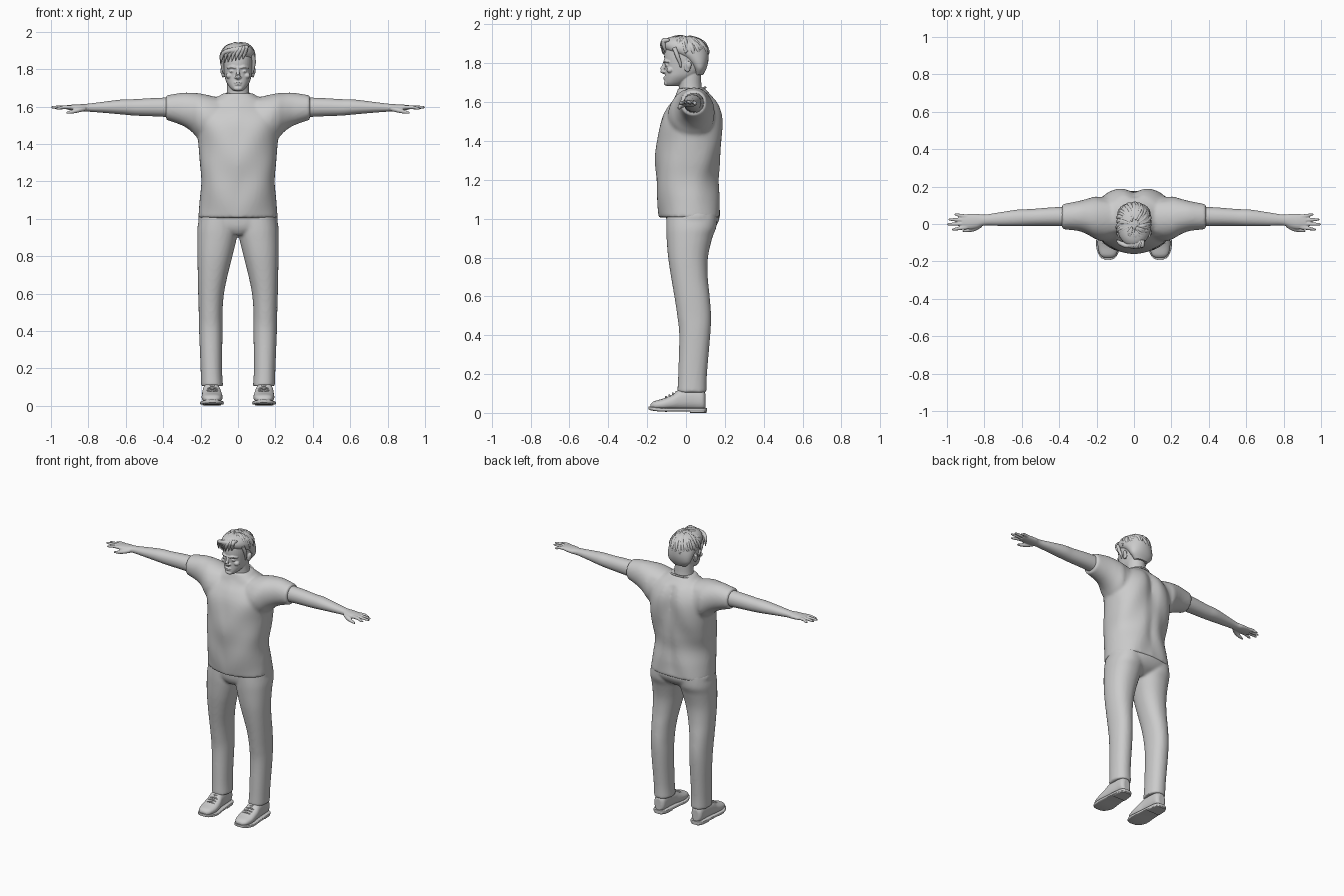
import bpy, bmesh, math, random
from mathutils import Vector

random.seed(4)
GREY = bpy.data.materials.new("plain_grey")
GREY.diffuse_color = (0.6, 0.6, 0.6, 1)


def catmull(pts, k):
    """Smoothly resample a list of number tuples."""
    out = []
    for i in range(len(pts) - 1):
        p = [pts[max(i - 1, 0)], pts[i], pts[i + 1], pts[min(i + 2, len(pts) - 1)]]
        for s in range(k):
            t = s / k
            out.append(tuple(0.5 * (2 * b + (c - a) * t + (2 * a - 5 * b + 4 * c - d) * t * t
                                    + (3 * b - a - 3 * c + d) * t ** 3) for a, b, c, d in zip(*p)))
    return out + [tuple(pts[-1])]


def skin(bm, rings):
    loops = [[bm.verts.new(p) for p in r] for r in rings]
    n = len(loops[0])
    for a, b in zip(loops, loops[1:]):
        for i in range(n):
            bm.faces.new((a[i], a[(i + 1) % n], b[(i + 1) % n], b[i]))
    bm.faces.new(loops[0][::-1])
    bm.faces.new(loops[-1])


def loft(bm, axis, sections, power=2.0, n=32, k=4, side=1):
    """Sections are (t, u0, u1, v0, v1) boxes holding rounded outlines along an axis."""
    rings = []
    for t, u0, u1, v0, v1 in catmull(sections, k):
        ring = []
        for i in range(n):
            a = 2 * math.pi * i / n
            c, s = math.cos(a), math.sin(a)
            u = (u0 + u1) / 2 + (u1 - u0) / 2 * math.copysign(abs(c) ** (2 / power), c)
            v = (v0 + v1) / 2 + (v1 - v0) / 2 * math.copysign(abs(s) ** (2 / power), s)
            x, y, z = {'x': (t, u, v), 'y': (u, t, v), 'z': (u, v, t)}[axis]
            ring.append((x * side, y, z))
        rings.append(ring)
    skin(bm, rings)


def tube(bm, pts, n=8, k=3, side=1):
    """Points are (x, y, z, radius)."""
    pts = catmull(pts, k)
    rings = []
    for i, p in enumerate(pts):
        d = Vector(pts[min(i + 1, len(pts) - 1)][:3]) - Vector(pts[max(i - 1, 0)][:3])
        q = d.to_track_quat('Z', 'Y')
        ring = [Vector(p[:3]) + q @ Vector((math.cos(2 * math.pi * j / n), math.sin(2 * math.pi * j / n), 0)) * p[3]
                for j in range(n)]
        rings.append([(v.x * side, v.y, v.z) for v in ring])
    skin(bm, rings)


def ball(bm, c, r):
    vs = bmesh.ops.create_uvsphere(bm, u_segments=16, v_segments=10, radius=1)['verts']
    for v in vs:
        v.co = Vector([c[i] + v.co[i] * r[i] for i in range(3)])


def finish(name, bm, voxel=0, smooth=0):
    bmesh.ops.recalc_face_normals(bm, faces=bm.faces)
    me = bpy.data.meshes.new(name)
    bm.to_mesh(me)
    bm.free()
    ob = bpy.data.objects.new(name, me)
    bpy.context.collection.objects.link(ob)
    me.materials.append(GREY)
    bpy.context.view_layer.objects.active = ob
    ob.select_set(True)
    bpy.ops.object.shade_smooth_by_angle(angle=math.radians(50))
    ob.select_set(False)
    if voxel:
        m = ob.modifiers.new("blend", 'REMESH')
        m.mode, m.voxel_size, m.use_smooth_shade = 'VOXEL', voxel, True
        if smooth:
            m = ob.modifiers.new("soften", 'SMOOTH')
            m.iterations, m.factor = smooth, 0.5
    return ob


def sym(rows):
    """Expand (z, half width, y0, y1) into full sections."""
    return [(z, -w, w, a, b) for z, w, a, b in rows]


# shirt: body, sleeves, spine groove and loose folds
bm = bmesh.new()
loft(bm, 'z', sym([(1.005, .212, -.137, .182), (1.1, .205, -.147, .175), (1.2, .196, -.155, .167),
                   (1.3, .204, -.158, .182), (1.4, .212, -.147, .192), (1.5, .222, -.132, .19),
                   (1.56, .215, -.105, .177), (1.61, .18, -.065, .152), (1.645, .12, -.05, .12),
                   (1.672, .078, -.04, .098)]), 2.3, 64, 6)
for s in (1, -1):
    loft(bm, 'x', [(.04, -.06, .13, 1.45, 1.63), (.12, -.09, .15, 1.40, 1.652), (.2, -.082, .148, 1.42, 1.67),
                   (.25, -.055, .135, 1.468, 1.674), (.3, -.037, .122, 1.5, 1.674), (.385, -.028, .106, 1.53, 1.66)],
         2.1, 40, 6, s)
for v in bm.verts:
    x, y, z = v.co
    if abs(x) < .2 and z < 1.62:
        back = max(0, min(1, y / .1))
        v.co.y -= back * .016 * math.exp(-(x / .035) ** 2) * min(1, max(0, (z - 1.1) / .2))
        v.co.y += back * .006 * math.sin(28 * abs(x) + 16 * z)
        v.co.y += (1 - back) * .004 * math.sin(22 * abs(x) - 20 * z)
finish("shirt", bm, .01, 5)

# collar band
bm = bmesh.new()
ring = [(.083 * math.sin(a), .027 - .072 * math.cos(a), 1.651 - .024 * math.cos(a), .006)
        for a in [2 * math.pi * i / 24 for i in range(25)]]
tube(bm, ring, 8, 2)
finish("collar", bm)

# trousers: hips, legs and cuffs
bm = bmesh.new()
loft(bm, 'z', sym([(.915, .05, -.075, .09), (.95, .17, -.096, .145), (1.0, .212, -.102, .172),
                   (1.05, .2, -.1, .16)]), 2.3, 48)
for s in (1, -1):
    loft(bm, 'z', [(.105, .08, .198, -.045, .106), (.2, .085, .2, -.04, .108), (.4, .083, .208, -.035, .125),
                   (.5, .083, .21, -.045, .129), (.6, .075, .213, -.06, .122), (.7, .055, .215, -.077, .112),
                   (.8, .03, .217, -.092, .113), (.9, .006, .218, -.1, .135), (.96, .0, .216, -.102, .157),
                   (1.04, .0, .2, -.1, .16)], 2.2, 40, 5, s)
finish("trousers", bm, .009, 4)

# arms with hands
for s, label in ((1, "left"), (-1, "right")):
    bm = bmesh.new()
    loft(bm, 'x', [(.33, -.012, .095, 1.542, 1.65), (.45, -.01, .088, 1.548, 1.646), (.55, -.01, .08, 1.552, 1.64),
                   (.62, -.012, .077, 1.558, 1.638), (.72, -.01, .062, 1.567, 1.626), (.8, -.008, .05, 1.573, 1.616),
                   (.84, -.022, .055, 1.575, 1.613), (.88, -.028, .054, 1.579, 1.611),
                   (.92, -.024, .048, 1.586, 1.607)], 2.1, 28, 5, s)
    for y, tip, dy, dz in ((-.018, .975, -.012, -.006), (.002, 1.0, -.004, 0), (.021, .992, .003, -.002), (.041, .962, .01, -.007)):
        tube(bm, [(.89, y, 1.597, .010), (.93, y + dy * .4, 1.597, .010),
                  (tip - .015, y + dy * .9, 1.597 + dz, .0075), (tip, y + dy, 1.596 + dz, .004)], 10, 4, s)
    tube(bm, [(.82, -.005, 1.59, .014), (.855, -.026, 1.581, .013), (.89, -.034, 1.572, .010),
              (.918, -.038, 1.567, .005)], 10, 4, s)
    finish(label + "_arm", bm, .004, 2)

# shoes: upper, sole, heel and laces
for s, label in ((1, "left"), (-1, "right")):
    bm = bmesh.new()
    loft(bm, 'y', [(-.183, .118, .158, .022, .045), (-.165, .095, .182, .018, .06), (-.12, .083, .194, .015, .073),
                   (-.07, .085, .193, .015, .095), (-.03, .093, .19, .015, .122), (.04, .098, .184, .015, .13),
                   (.085, .103, .18, .015, .12), (.1, .12, .164, .02, .1)], 2.4, 28, 4, s)
    finish(label + "_shoe", bm, .005, 2)
    bm = bmesh.new()
    loft(bm, 'y', [(-.192, .125, .15, .018, .034), (-.175, .095, .182, .012, .031), (-.12, .076, .202, .006, .026),
                   (-.04, .083, .198, .007, .026), (.04, .09, .192, .007, .026), (.09, .098, .184, .007, .026),
                   (.107, .12, .162, .007, .026)], 6, 32, 4, s)
    loft(bm, 'y', [(.02, .09, .19, 0, .02), (.08, .096, .186, 0, .02), (.105, .115, .167, 0, .02)], 6, 32, 3, s)
    finish(label + "_sole", bm)
    bm = bmesh.new()
    for i in range(4):
        y, z = -.1 + i * .018, .081 + i * .0085
        tube(bm, [(.108, y, z - .007, .004), (.138, y - .004, z + .002, .005), (.168, y, z - .007, .004)], 8, 3, s)
    finish(label + "_laces", bm)

# head: neck, skull, jaw and facial features
bm = bmesh.new()
loft(bm, 'z', sym([(1.58, .08, -.03, .1), (1.63, .068, -.036, .09), (1.68, .06, -.036, .08),
                   (1.74, .058, -.04, .078), (1.77, .055, -.04, .078)]))
loft(bm, 'z', sym([(1.684, .024, -.1, -.04), (1.7, .042, -.109, .0), (1.73, .062, -.108, .05),
                   (1.76, .071, -.107, .08), (1.8, .077, -.11, .1), (1.84, .08, -.112, .107),
                   (1.88, .078, -.106, .105), (1.915, .06, -.08, .08), (1.93, .03, -.04, .05)]), 2.25, 40)
tube(bm, [(0, -.108, 1.812, .008), (0, -.116, 1.785, .009), (0, -.124, 1.763, .0115), (0, -.108, 1.752, .010)], 10, 4)
ball(bm, (0, -.106, 1.728), (.022, .011, .0055))
ball(bm, (0, -.106, 1.718), (.019, .010, .0055))
ball(bm, (0, -.1, 1.697), (.024, .014, .013))
for s in (1, -1):
    ball(bm, (s * .012, -.112, 1.757), (.008, .009, .007))
    ball(bm, (s * .033, -.097, 1.789), (.014, .012, .008))
    ball(bm, (s * .046, -.082, 1.765), (.02, .018, .016))
    tube(bm, [(s * .012, -.112, 1.807, .006), (s * .034, -.107, 1.813, .007), (s * .058, -.086, 1.805, .005)])
    ball(bm, (s * .08, .008, 1.782), (.009, .017, .028))
    ball(bm, (s * .086, .014, 1.792), (.008, .015, .02))
finish("head", bm, .0035, 2)

# hair: close cap with swept locks over it
bm = bmesh.new()
loft(bm, 'z', sym([(1.74, .05, .045, .088), (1.77, .077, .035, .104), (1.8, .086, .01, .113), (1.83, .09, -.03, .116),
                   (1.86, .092, -.095, .115), (1.885, .09, -.118, .108), (1.91, .078, -.118, .093),
                   (1.93, .055, -.095, .066), (1.94, .025, -.06, .03)]), 2.1, 40)
for i in range(64):
    phi = 2 * math.pi * i / 64 + random.uniform(-.08, .08)
    front = max(0, -math.sin(phi))
    low = math.radians(128 - 62 * front ** .6 - 26 * abs(math.cos(phi)) * (1 - front))
    a, b = random.uniform(.1, .45) * low, low * random.uniform(.8, 1.05)
    swirl = random.uniform(.1, .5)
    path = []
    for t in (0, .33, .66, 1):
        th, f = a + (b - a) * t, phi + swirl * t
        r = 1.0 + random.uniform(-.02, .02)
        path.append((.091 * r * math.sin(th) * math.cos(f), -.006 + .116 * r * math.sin(th) * math.sin(f),
                     1.85 + .09 * r * math.cos(th), (.005, .011, .010, .002)[int(t * 3 + .5)]))
    tube(bm, path, 8, 4)
# fringe swept up from the parting and across the forehead
for i in range(7):
    x = .05 - i * .006
    e = .035 - i * .019
    tube(bm, [(x, -.085, 1.92, .008), ((x + e) / 2, -.116, 1.915 - .002 * i, .013),
              (e, -.122 + abs(e) * .3, 1.885, .011), (e - .012, -.118 + abs(e) * .45, 1.85 - .003 * i, .002)], 8, 4)
for s in (1, -1):
    tube(bm, [(s * .078, -.06, 1.88, .012), (s * .085, -.045, 1.84, .011), (s * .08, -.03, 1.8, .008),
              (s * .078, -.028, 1.775, .003)], 8, 4)
finish("hair", bm)
